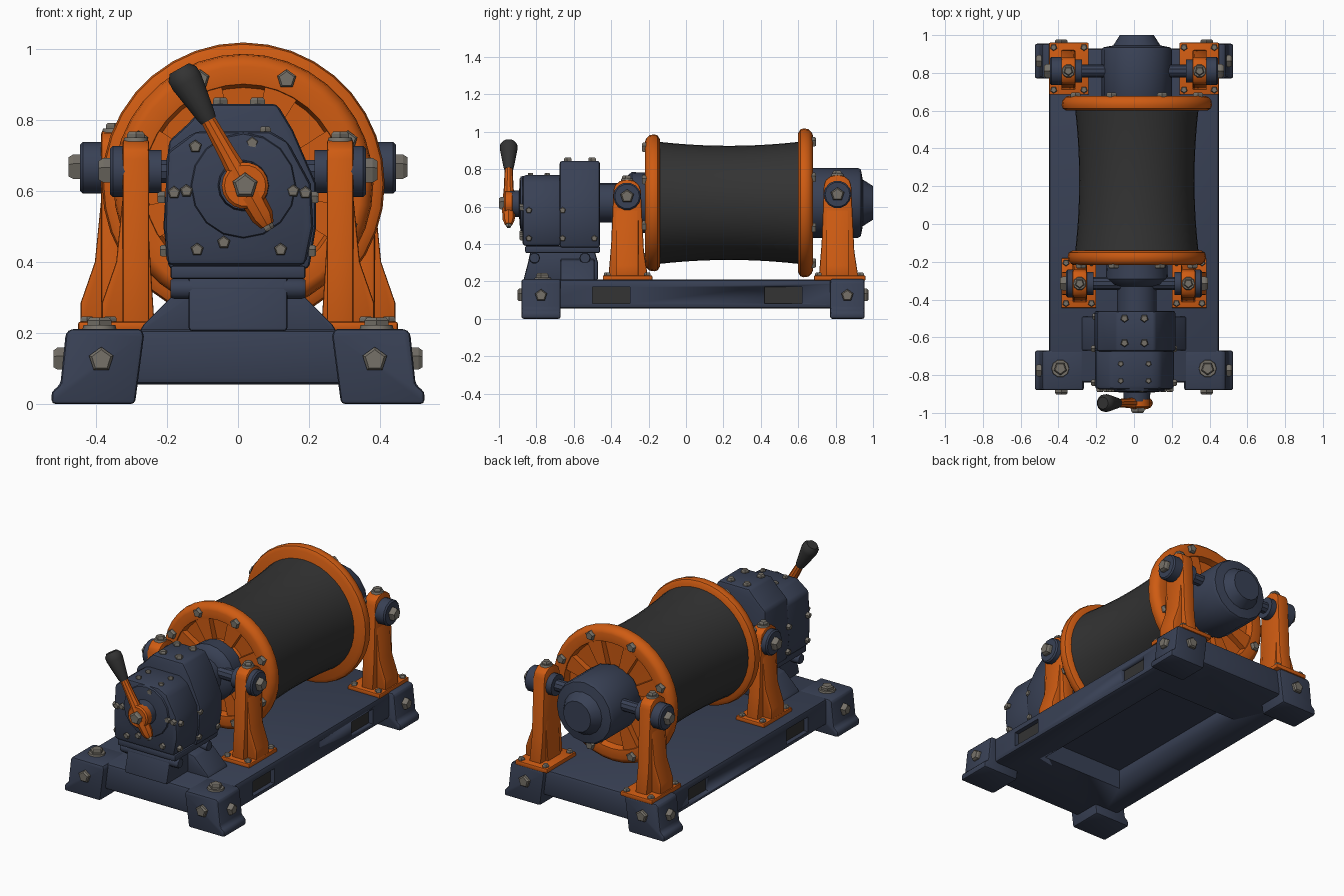
import bpy, bmesh, math
from mathutils import Vector

if "Cube" in bpy.data.objects:
    bpy.data.objects.remove(bpy.data.objects["Cube"])


def material(name, rgb):
    m = bpy.data.materials.new(name)
    m.diffuse_color = (*rgb, 1)
    m.use_nodes = True
    m.node_tree.nodes["Principled BSDF"].inputs["Base Color"].default_value = m.diffuse_color
    return m


NAVY = material("navy paint", (0.040, 0.052, 0.090))
ORANGE = material("orange paint", (0.62, 0.105, 0.006))
BLACK = material("dark rubber", (0.033, 0.033, 0.033))
STEEL = material("bolt steel", (0.18, 0.165, 0.14))
CX, CZ = 0.015, 0.62          # drum axis


def finish(bm, name, mat, bevel=0.0, angle=35):
    bmesh.ops.recalc_face_normals(bm, faces=bm.faces)
    if bevel:
        edges = [e for e in bm.edges if e.calc_face_angle(0) > math.radians(30)]
        bmesh.ops.bevel(bm, geom=edges, offset=bevel, segments=2, profile=0.5, affect='EDGES')
        bmesh.ops.recalc_face_normals(bm, faces=bm.faces)
    me = bpy.data.meshes.new(name)
    bm.to_mesh(me)
    bm.free()
    me.materials.append(mat)
    ob = bpy.data.objects.new(name, me)
    bpy.context.collection.objects.link(ob)
    bpy.ops.object.select_all(action='DESELECT')
    ob.select_set(True)
    bpy.context.view_layer.objects.active = ob
    bpy.ops.object.shade_smooth_by_angle(angle=math.radians(angle))
    return ob


def prism(name, pts, axis, d0, d1, mat, bevel=0.0):
    """Extrude a 2D outline along x, y or z from d0 to d1."""
    place = {'x': lambda a, b, d: (d, a, b), 'y': lambda a, b, d: (a, d, b),
             'z': lambda a, b, d: (a, b, d)}[axis]
    bm = bmesh.new()
    lo = [bm.verts.new(place(a, b, d0)) for a, b in pts]
    hi = [bm.verts.new(place(a, b, d1)) for a, b in pts]
    bm.faces.new(lo)
    bm.faces.new(hi)
    for i in range(len(pts)):
        j = (i + 1) % len(pts)
        bm.faces.new((lo[i], lo[j], hi[j], hi[i]))
    return finish(bm, name, mat, bevel)


def box(name, x, y, z, mat, bevel=0.0):
    x = sorted(x)
    return prism(name, [(x[0], y[0]), (x[1], y[0]), (x[1], y[1]), (x[0], y[1])], 'z', z[0], z[1], mat, bevel)


def lathe(name, profile, origin, direction, segs, mat, angle=35, turn=0.0):
    """Spin (radius, distance) points round a direction, with capped ends."""
    q = Vector(direction).to_track_quat('Z', 'Y')
    bm = bmesh.new()
    rings = []
    for r, t in profile:
        rings.append([bm.verts.new(Vector(origin) + q @ Vector(
            (r * math.cos(a), r * math.sin(a), t)))
            for a in (2 * math.pi * (k + turn) / segs for k in range(segs))])
    for p, n in zip(rings, rings[1:]):
        for k in range(segs):
            j = (k + 1) % segs
            bm.faces.new((p[k], p[j], n[j], n[k]))
    bm.faces.new(rings[0])
    bm.faces.new(rings[-1])
    return finish(bm, name, mat, 0, angle)


def bolt(loc, direction, r, h=None):
    h = h or r * 0.8
    lathe("bolt", [(r, -0.006), (r, h * 0.6), (r * 0.78, h)], loc, direction, 5, STEEL, 20, 0.25)


# base bed with underside cavity and side slots
base = box("base_bed", (-0.45, 0.45), (-0.84, 0.93), (0.055, 0.21), NAVY, 0.018)
cuts = [((-0.27, 0.27), (-0.45, 0.55), (0.0, 0.17))]
for s in (-1, 1):
    for y in (-0.40, 0.52):
        cuts.append(((s * 0.42, s * 0.5), (y - 0.1, y + 0.1), (0.082, 0.17)))
for c in cuts:
    cutter = box("cutter", *c, NAVY)
    cutter.hide_render = True
    mod = base.modifiers.new("cut", 'BOOLEAN')
    mod.object, mod.solver = cutter, 'EXACT'
    bpy.context.view_layer.objects.active = base
    bpy.ops.object.modifier_apply(modifier=mod.name)
    bpy.data.objects.remove(cutter)
for s in (-1, 1):
    for y in (-0.40, 0.52):
        box("slot_panel", (s * 0.416, s * 0.423), (y - 0.1, y + 0.1), (0.082, 0.17), BLACK)

# corner feet
for s in (-1, 1):
    for y0, y1, e in ((-0.88, -0.67, -1), (0.77, 0.955, 1)):
        pts = [(s * a, b) for a, b in ((0.29, 0), (0.525, 0), (0.525, 0.035), (0.50, 0.055),
                                       (0.485, 0.2), (0.47, 0.212), (0.27, 0.212), (0.265, 0.19))]
        prism("corner_foot", pts, 'y', y0, y1, NAVY, 0.012)
        ym = (y0 + y1) / 2
        bolt((s * 0.385, y0 if e < 0 else y1, 0.125), (0, e, 0), 0.036, 0.022)
        bolt((s * 0.492, ym, 0.125), (s, 0, 0), 0.034)
    lathe("foot_washer", [(0.048, 0), (0.045, 0.012)], (s * 0.39, -0.765, 0.21), (0, 0, 1), 10, STEEL)
    bolt((s * 0.39, -0.765, 0.222), (0, 0, 1), 0.036, 0.022)

# drum, waisted in the middle
lathe("drum", [(0.327 - 0.022 * (1 - ((i - 5) / 5) ** 2), 0.76 * i / 10) for i in range(11)],
      (CX, -0.15, CZ), (0, 1, 0), 40, BLACK, 40)


# flanges with recessed face, ribs and bolt ring
def flange(side, y, R, d):
    lathe(side + "_flange", [(0.1, 0), (R - 0.025, 0), (R - 0.005, 0.012), (R, 0.03), (R - 0.004, 0.055),
          (R - 0.02, 0.072), (R - 0.035, 0.078), (R - 0.085, 0.074), (R - 0.095, 0.035),
          (0.15, 0.03), (0.14, 0.07)], (CX, y, CZ), (0, d, 0), 36, ORANGE)
    for k in range(8):
        a = math.radians(22.5 + 45 * k)
        c, s = math.cos(a), math.sin(a)
        pts = [(CX + r * c - w * s, CZ + r * s + w * c)
               for r, w in ((0.12, -0.02), (R - 0.08, -0.05), (R - 0.08, 0.05), (0.12, 0.02))]
        prism(side + "_flange_rib", pts, 'y', y + d * 0.02, y + d * 0.068, ORANGE)
        rb = R - 0.047
        bolt((CX + rb * c, y + d * 0.076, CZ + rb * s), (0, d, 0), 0.028, 0.02)


flange("front", -0.14, 0.366, -1)
flange("rear", 0.60, 0.398, 1)

# front hub and rear motor housing
lathe("front_hub", [(0.16, 0), (0.165, 0.09), (0.14, 0.12), (0.105, 0.13), (0.105, 0.30)],
      (CX, -0.20, CZ), (0, -1, 0), 20, NAVY)
lathe("motor_housing", [(0.175, 0), (0.187, 0.03), (0.187, 0.27), (0.178, 0.285), (0.125, 0.295), (0.09, 0.35)],
      (CX, 0.65, CZ), (0, 1, 0), 16, NAVY)


# bearing stands
def stand(side, s, yc, xi, xo, bx, by, top, zc):
    h = 0.073
    box(side + "_stand_foot", (s * bx[0], s * bx[1]), by, (0.205, 0.232), ORANGE, 0.006)
    arc = [(yc + h * math.cos(math.pi * k / 6), top - 0.055 + 0.055 * math.sin(math.pi * k / 6)) for k in range(7)]
    prism(side + "_stand_post", [(yc - 0.1, 0.22), (yc + 0.112, 0.22), (yc + 0.09, 0.36)] + arc
          + [(yc - 0.085, 0.4)], 'x', s * xi, s * xo, ORANGE, 0.008)
    pts = [(s * a, b) for a, b in ((xi - 0.015, 0.22), (xo + 0.058, 0.22), (xo + 0.058, 0.285),
                                   (xo + 0.018, 0.40), (xo - 0.004, 0.62), (xi + 0.01, 0.62))]
    prism(side + "_stand_gusset", pts, 'y', yc - 0.06, yc + 0.06, ORANGE, 0.006)
    ex = 0.06 if side == "rear" else 0.035
    lathe(side + "_bearing_cap", [(0.074, -0.01), (0.074, ex - 0.008), (0.066, ex)],
          (s * xo, yc, zc), (s, 0, 0), 14, NAVY)
    bolt((s * (xo + ex), yc, zc), (s, 0, 0), 0.038, 0.032)
    lathe(side + "_bearing_collar", [(0.062, -0.01), (0.062, 0.035)], (s * xi, yc, zc), (-s, 0, 0), 14, NAVY)
    lathe(side + "_cross_shaft", [(0.034, 0), (0.034, xi - 0.05)], (s * xi, yc, zc), (-s, 0, 0), 10, NAVY)
    lathe(side + "_post_washer", [(0.036, 0), (0.032, 0.012)], (s * (xi + xo) / 2, yc, top - 0.006), (0, 0, 1), 10, STEEL)
    bolt((s * (xi + xo) / 2, yc, top + 0.004), (0, 0, 1), 0.026, 0.018)
    for x in (bx[0] + 0.025, bx[1] - 0.025):
        for y in (by[0] + 0.025, by[1] - 0.025):
            bolt((s * x, y, 0.232), (0, 0, 1), 0.019, 0.015)


for s in (-1, 1):
    stand("front", s, -0.315, 0.25, 0.325, (0.20, 0.385), (-0.445, -0.18), 0.745, 0.655)
    stand("rear", s, 0.81, 0.31, 0.385, (0.24, 0.45), (0.685, 0.96), 0.77, 0.665)

# gearbox pedestal
prism("gearbox_pedestal", [(-0.87, 0.205), (-0.47, 0.205), (-0.47, 0.30), (-0.49, 0.37), (-0.83, 0.37), (-0.845, 0.30)],
      'x', -0.14, 0.14, NAVY, 0.012)
box("pedestal_plate", (-0.19, 0.19), (-0.86, -0.46), (0.352, 0.39), NAVY, 0.008)
for y in (-0.81, -0.54):
    lathe("pedestal_rod", [(0.026, 0), (0.03, 0.01), (0.03, 0.37), (0.026, 0.38)], (-0.19, y, 0.325), (1, 0, 0), 10, NAVY)
for s in (-1, 1):
    prism("pedestal_gusset", [(s * 0.1, 0.2), (s * 0.28, 0.2), (s * 0.265, 0.225), (s * 0.18, 0.31), (s * 0.1, 0.33)],
          'y', -0.67, -0.49, NAVY, 0.006)

# gearbox casing
prism("gearbox_rear_case", [(-0.195, 0.38), (0.2, 0.38), (0.22, 0.5), (0.22, 0.62), (0.155, 0.77), (0.11, 0.845),
      (-0.09, 0.845), (-0.14, 0.79), (-0.195, 0.74), (-0.21, 0.5)], 'y', -0.675, -0.46, NAVY, 0.014)
prism("gearbox_front_case", [(-0.2, 0.39), (0.19, 0.39), (0.212, 0.5), (0.205, 0.62), (0.14, 0.74), (0.09, 0.768),
      (-0.12, 0.768), (-0.2, 0.71), (-0.207, 0.5)], 'y', -0.875, -0.66, NAVY, 0.018)
lathe("gearbox_cover", [(0.15, 0), (0.145, 0.014), (0.11, 0.02), (0.072, 0.022), (0.068, 0.07)],
      (0.015, -0.87, 0.615), (0, -1, 0), 16, NAVY)
for x, z in ((-0.12, 0.725), (0.04, 0.735), (0.19, 0.595), (0.155, 0.60), (0.12, 0.435), (-0.04, 0.455),
             (-0.115, 0.435), (-0.145, 0.6), (-0.18, 0.595)):
    bolt((x, -0.874, z), (0, -1, 0), 0.019)
for x in (-0.05, 0.055):
    for y in (-0.63, -0.5):
        bolt((x, y, 0.845), (0, 0, 1), 0.022)
    for y in (-0.83, -0.74):
        bolt((x * 1.4, y, 0.768), (0, 0, 1), 0.016)
for s in (-1, 1):
    for y, z in ((-0.84, 0.43), (-0.66, 0.43), (-0.49, 0.43), (-0.66, 0.58), (-0.84, 0.58)):
        bolt((s * (0.205 if z < 0.5 else 0.212), y, z), (s, 0, 0), 0.018)

# hand crank
HUB = Vector((0.02, -0.948, 0.615))
D = Vector((-0.49, 0, 0.872)).normalized()
lathe("crank_hub", [(0.058, -0.028), (0.066, -0.018), (0.066, 0.018), (0.058, 0.026)], HUB, (0, -1, 0), 18, ORANGE)
bolt(HUB + Vector((0, -0.026, 0)), (0, -1, 0), 0.037, 0.026)
lathe("crank_arm", [(0.032, 0.03), (0.026, 0.10), (0.021, 0.23)], HUB, D, 10, ORANGE)
lathe("crank_tail", [(0.036, 0.03), (0.032, 0.10), (0.02, 0.128)], HUB, -D, 8, ORANGE)
bolt(HUB - D * 0.125, -D, 0.016, 0.018)
lathe("crank_grip", [(0.024, 0.21), (0.028, 0.225), (0.047, 0.335), (0.046, 0.36), (0.032, 0.378)], HUB, D, 14, BLACK)
